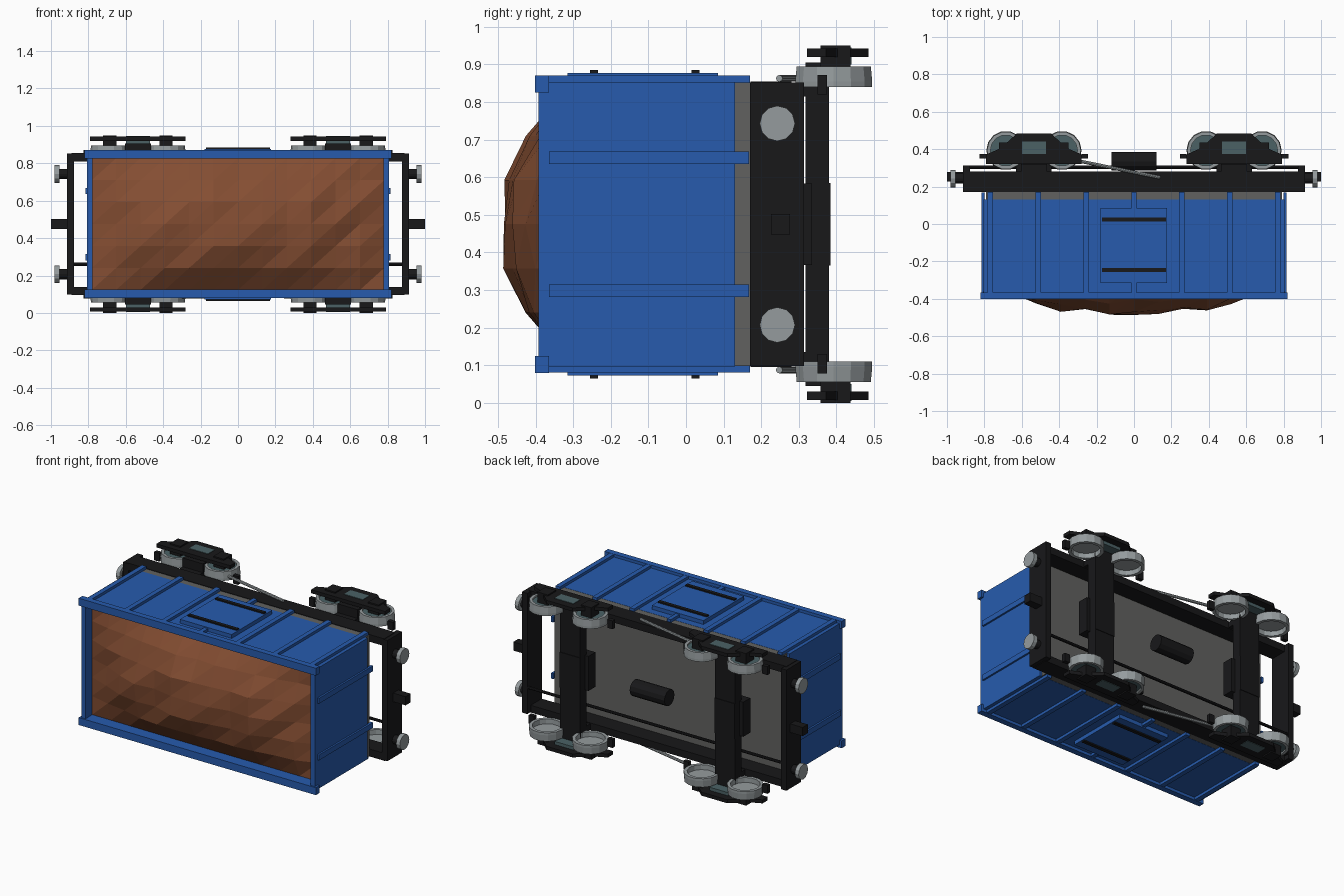
import bpy, bmesh, math, random
from mathutils import Matrix, Vector

if "Cube" in bpy.data.objects:
    bpy.data.objects.remove(bpy.data.objects["Cube"])

# The wagon lies on its side: length = x, underside = +y, width = z about ZC
ZC = 0.475


def material(name, rgb):
    m = bpy.data.materials.new(name)
    m.diffuse_color = (*rgb, 1)
    m.use_nodes = True
    m.node_tree.nodes["Principled BSDF"].inputs["Base Color"].default_value = m.diffuse_color
    return m


BLUE = material("blue_paint", (0.02, 0.105, 0.42))
DARK = material("dark_iron", (0.009, 0.009, 0.01))
STEEL = material("steel", (0.30, 0.33, 0.34))
TEAL = material("wheel_web", (0.07, 0.12, 0.13))
GREY = material("floor_grey", (0.12, 0.12, 0.115))
RUST = material("ore", (0.23, 0.075, 0.032))


def finish(name, bm, mat, mirror=""):
    bmesh.ops.recalc_face_normals(bm, faces=bm.faces)
    me = bpy.data.meshes.new(name)
    bm.to_mesh(me)
    bm.free()
    me.materials.append(mat)
    ob = bpy.data.objects.new(name, me)
    ob.location.z = ZC
    bpy.context.collection.objects.link(ob)
    if mirror:
        mod = ob.modifiers.new("mirror", 'MIRROR')
        mod.use_axis = ("x" in mirror, False, "z" in mirror)
        mod.use_mirror_merge = False
    return ob


def boxes(name, mat, items, mirror=""):
    """Each item is (x0, x1, y0, y1, z0, z1)."""
    bm = bmesh.new()
    for x0, x1, y0, y1, z0, z1 in items:
        c = Vector((x0 + x1, y0 + y1, z0 + z1)) / 2
        bmesh.ops.create_cube(bm, size=1, matrix=Matrix.Translation(c)
                              @ Matrix.Diagonal((x1 - x0, y1 - y0, z1 - z0, 1)))
    return finish(name, bm, mat, mirror)


def cylinders(name, mat, items, mirror="", sides=12):
    """Each item is (start, end, radius)."""
    bm = bmesh.new()
    for a, b, r in items:
        a, b = Vector(a), Vector(b)
        rot = (b - a).to_track_quat('Z', 'Y').to_matrix().to_4x4()
        bmesh.ops.create_cone(bm, cap_ends=True, segments=sides, radius1=r, radius2=r,
                              depth=(b - a).length,
                              matrix=Matrix.Translation((a + b) / 2) @ rot)
    return finish(name, bm, mat, mirror)


def lathe(bm, profile, cx, cy, sides):
    """Closed ring of (radius, z) profile points about a z axis."""
    rings = [[bm.verts.new((cx + r * math.cos(t), cy + r * math.sin(t), z)) for r, z in profile]
             for t in (2 * math.pi * i / sides for i in range(sides))]
    n = len(profile)
    for i in range(sides):
        a, b = rings[i], rings[(i + 1) % sides]
        for j in range(n):
            k = (j + 1) % n
            bm.faces.new((a[j], a[k], b[k], b[j]))


# Body
boxes("side_wall", BLUE, [(-0.805, 0.805, -0.39, 0.13, 0.35, 0.378)], "z")
boxes("end_wall", BLUE, [(0.78, 0.805, -0.39, 0.13, -0.35, 0.35)], "x")
boxes("top_rail", BLUE, [(-0.82, 0.82, -0.402, -0.365, 0.35, 0.396)], "z")
boxes("end_rail", BLUE, [(0.778, 0.806, -0.393, -0.36, -0.35, 0.35)], "x")
boxes("floor", GREY, [(-0.79, 0.79, 0.13, 0.172, -0.377, 0.377)])
boxes("side_ribs", BLUE, [(x - 0.015, x + 0.015, -0.365, 0.17, 0.37, 0.395)
                          for x in (0.255, 0.512, 0.768)], "xz")
boxes("centre_rib", BLUE, [(-0.013, 0.013, -0.365, 0.17, 0.37, 0.395)], "z")
boxes("end_ribs", BLUE, [(0.80, 0.816, -0.365, 0.168, 0.16, 0.194)], "xz")
boxes("side_door", BLUE, [(-0.18, 0.177, -0.315, 0.085, 0.37, 0.402)], "z")
boxes("door_bars", DARK, [(-0.17, 0.17, y - 0.011, y + 0.011, 0.39, 0.41)
                          for y in (0.025, -0.245)], "z")

# Ore heap
random.seed(11)
NX, NZ = 12, 6
bm = bmesh.new()
grid = []
for i in range(NX + 1):
    row = []
    for j in range(NZ + 1):
        u, v = 2 * i / NX - 1, 2 * j / NZ - 1
        y = -0.325 - 0.165 * (1 - abs(u) ** 2.5) * (1 - abs(v) ** 2.2)
        if abs(u) < 1 and abs(v) < 1:
            y += random.uniform(-0.012, 0.026)
        row.append(bm.verts.new((u * 0.782, max(y, -0.498), v * 0.352)))
    grid.append(row)
for i in range(NX):
    for j in range(NZ):
        a, b, c, d = grid[i][j], grid[i + 1][j], grid[i + 1][j + 1], grid[i][j + 1]
        bm.faces.new((a, b, c))
        bm.faces.new((a, c, d))
finish("ore_heap", bm, RUST)

# Underframe
boxes("sole_bar", DARK, [(-0.89, 0.89, 0.172, 0.28, 0.335, 0.38)], "z")
boxes("headstock", DARK, [(0.877, 0.914, 0.17, 0.314, -0.377, 0.377)], "x")
boxes("coupler", DARK, [(0.91, 1.0, 0.226, 0.277, -0.027, 0.027)], "x")
cylinders("buffer_shank", DARK, [((0.91, 0.243, 0.268), (0.965, 0.243, 0.268), 0.027)], "xz")
cylinders("buffer_head", STEEL, [((0.955, 0.243, 0.268), (0.981, 0.243, 0.268), 0.047)], "xz")
cylinders("brake_pipe", DARK, [((-0.9, 0.303, -0.215), (0.9, 0.303, -0.215), 0.009)], sides=8)
cylinders("air_tank", DARK, [((-0.12, 0.335, 0), (0.12, 0.335, 0), 0.05)])
cylinders("brake_rod", STEEL, [((-0.30, 0.338, 0.388), (0.14, 0.248, 0.388), 0.009)], "z", 8)

# Bogies
BX, WY = 0.535, 0.393
AXLES = (BX - 0.15, BX + 0.15)
boxes("bogie_bolster", DARK, [(BX - 0.07, BX + 0.07, 0.318, 0.38, -0.43, 0.43),
                              (BX - 0.07, BX + 0.07, 0.375, 0.384, -0.11, 0.11),
                              (BX - 0.07, BX + 0.07, 0.28, 0.32, 0.34, 0.375),
                              (BX - 0.07, BX + 0.07, 0.28, 0.32, -0.375, -0.34)], "x")
boxes("bogie_pivot", DARK, [(BX - 0.095, BX + 0.095, 0.265, 0.335, -0.108, 0.108)], "x")

outline = [(0.255, 0.322), (0.255, 0.372), (0.19, 0.40), (0.145, 0.435), (0.09, 0.485)]
outline += [(-x, y) for x, y in reversed(outline)]
bm = bmesh.new()
face = bm.faces.new([bm.verts.new((BX + x, y, 0.445)) for x, y in outline])
ext = bmesh.ops.extrude_face_region(bm, geom=[face])["geom"]
bmesh.ops.translate(bm, vec=(0, 0, 0.022), verts=[v for v in ext if isinstance(v, bmesh.types.BMVert)])
finish("bogie_side_frame", bm, DARK, "xz")
boxes("axle_boxes", DARK, [(x - 0.036, x + 0.036, 0.358, 0.437, 0.405, 0.475) for x in AXLES], "xz")
boxes("spring_pad", TEAL, [(BX - 0.065, BX + 0.065, 0.375, 0.44, 0.425, 0.47)], "xz")
boxes("brake_shoes", DARK, [(BX + s * 0.272 - 0.018, BX + s * 0.272 + 0.018, 0.35, 0.375, 0.345, 0.397)
                            for s in (-1, 1)], "xz")

# Wheels
bm = bmesh.new()
for x in AXLES:
    lathe(bm, [(0.105, 0.365), (0.105, 0.38), (0.101, 0.42), (0.083, 0.42), (0.085, 0.365)], x, WY, 14)
finish("wheel_rims", bm, STEEL, "xz")
cylinders("wheel_webs", TEAL, [((x, WY, 0.402), (x, WY, 0.41), 0.087) for x in AXLES], "xz", 14)
cylinders("wheel_backs", STEEL, [((x, WY, 0.395), (x, WY, 0.402), 0.087) for x in AXLES], "xz", 14)
